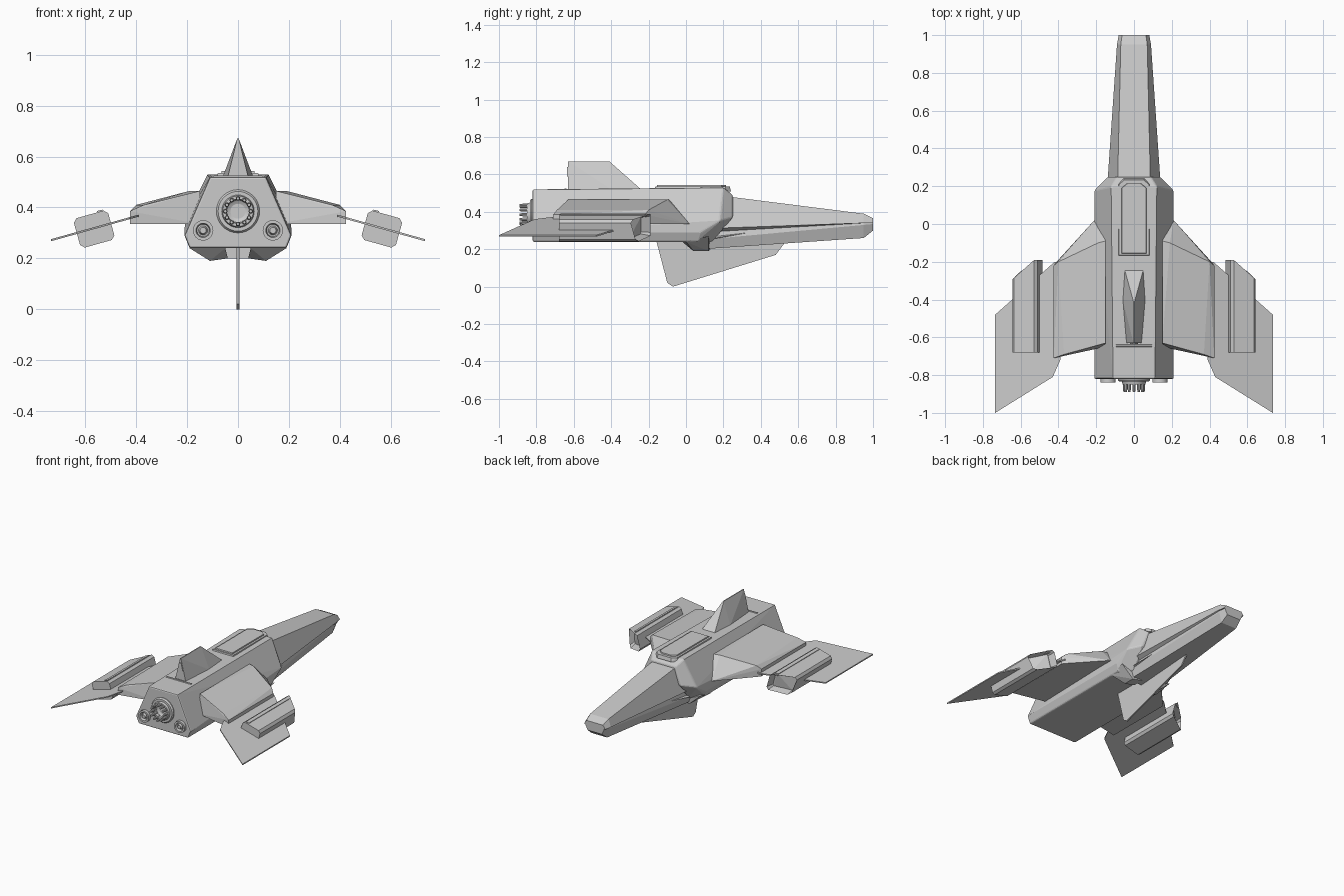
import bpy, bmesh, math
from mathutils import Matrix, Vector

cube = bpy.data.objects.get("Cube")
if cube:
    bpy.data.objects.remove(cube)

grey = bpy.data.materials.new("hull_grey")
grey.use_nodes = True
grey.diffuse_color = (.6, .6, .6, 1)
shader = grey.node_tree.nodes["Principled BSDF"]
shader.inputs["Base Color"].default_value = grey.diffuse_color

SIDES = {"left": 1, "right": -1}


def finish(name, bm, bevel=0):
    """Turn a bmesh into a named, painted object."""
    bmesh.ops.recalc_face_normals(bm, faces=bm.faces)
    mesh = bpy.data.meshes.new(name)
    bm.to_mesh(mesh)
    bm.free()
    mesh.materials.append(grey)
    part = bpy.data.objects.new(name, mesh)
    bpy.context.collection.objects.link(part)
    if bevel:
        edge = part.modifiers.new("edge", "BEVEL")
        edge.width = bevel
        edge.segments = 2
        edge.limit_method = "ANGLE"
    return part


def hull(name, points, bevel=0, recess=0):
    """Convex solid around points; recess hollows the faces turned to the nose."""
    bm = bmesh.new()
    bmesh.ops.convex_hull(bm, input=[bm.verts.new(point) for point in points])
    loose = [vert for vert in bm.verts if not vert.link_faces]
    bmesh.ops.delete(bm, geom=loose, context="VERTS")
    bmesh.ops.dissolve_limit(bm, angle_limit=.03, verts=bm.verts, edges=bm.edges)
    bmesh.ops.recalc_face_normals(bm, faces=bm.faces)
    if recess:
        mouth = [face for face in bm.faces if face.normal.y > .5]
        bmesh.ops.inset_region(bm, faces=mouth, thickness=recess, depth=0)
        for vert in {vert for face in mouth for vert in face.verts}:
            vert.co.y -= recess * 4
    return finish(name, bm, bevel)


def flip(points):
    return [(-x, y, z) for x, y, z in points]


def centred(name, points, **options):
    """Solid across the middle plane, given by its left half."""
    return hull(name, points + flip(points), **options)


def pair(name, points, **options):
    """One solid on each side, given by the left one."""
    hull("left_" + name, points, **options)
    hull("right_" + name, flip(points), **options)


def loft(name, sections):
    """Skin mirrored half sections, each a y and (x, z) points from top to bottom."""
    bm = bmesh.new()
    rings = []
    for y, half in sections:
        outline = half + [(-x, z) for x, z in reversed(half)]
        rings.append([bm.verts.new((x, y, z)) for x, z in outline])
    for back, front in zip(rings, rings[1:]):
        for i in range(len(back)):
            bm.faces.new((back[i - 1], back[i], front[i], front[i - 1]))
    bm.faces.new(rings[0])
    bm.faces.new(rings[-1])
    return finish(name, bm)


def lathe(name, x, z, profile, steps):
    """Revolve (radius, y) points about an axis along y."""
    bm = bmesh.new()
    verts = [bm.verts.new((x + radius, y, z)) for radius, y in profile]
    edges = [bm.edges.new(ends) for ends in zip(verts, verts[1:])]
    bmesh.ops.spin(bm, geom=verts + edges, cent=(x, 0, z), axis=(0, 1, 0),
                   angle=math.tau, steps=steps)
    bmesh.ops.remove_doubles(bm, verts=bm.verts, dist=.0005)
    part = finish(name, bm)
    bpy.ops.object.select_all(action="DESELECT")
    part.select_set(True)
    bpy.context.view_layer.objects.active = part
    bpy.ops.object.shade_smooth_by_angle(angle=math.radians(30))


# Main body with a chamfered front
tail, deck, belly, waist = -.82, .52, .24, .29
centred("fuselage", [
    (.11, tail, deck), (.21, tail, waist), (.19, tail, belly),
    (.12, .2, deck + .01), (.21, .18, .35), (.21, .08, waist), (.19, .06, belly),
    (.12, .14, belly), (.09, .25, .49), (.14, .25, .37)], bevel=.008)

# Long nose with a groove along each side, blunted at the tip
base = [(.09, .5), (.15, .31), (.12, .29), (.13, .25), (.11, .2), (.04, .2)]
tip = [(.07, .39), (.09, .34), (.08, .34), (.08, .33), (.06, .26), (.03, .26)]
tip_height = .34
blunt = [(x * .9, tip_height + (z - tip_height) / 2) for x, z in tip]
loft("nose", [(.08, base), (.95, tip), (1, blunt)])

# Side blades in the nose grooves, and belly fairings
pair("nose_blade", [(.1, .15, .28), (.14, .16, .26), (.1, .4, .3), (.1, .15, .25)])
pair("belly_fairing", [(.19, 0, belly), (.2, .12, .27), (.11, .04, .19), (.11, .12, .19),
                       (.05, -.02, belly), (.04, .05, .2), (.04, .13, .2)])


def deck_plate(name, width, back, front, top, corner):
    """Low bevelled plate on the deck with clipped front corners."""
    centred(name, [(width - inset, y, z)
                   for slope, z in ((0, deck - .01), (.006, top))
                   for inset, y in ((slope, back + slope), (slope, front - corner),
                                    (slope + corner, front - slope))])


# Cockpit cover in two tiers, and a strip across the rear deck
deck_plate("cockpit_frame", .085, -.17, .24, .535, .03)
deck_plate("cockpit_cover", .07, -.16, .22, .543, .03)
deck_plate("rear_deck_strip", .1, -.655, -.635, .526, .005)

# Wedge fin on the back
ridge = .67
centred("dorsal_fin", [(.05, -.24, deck), (.06, -.4, deck), (.04, -.63, deck),
                       (.003, -.41, ridge), (.003, -.63, ridge)])
centred("dorsal_fin_panel", [(x, y, z) for x, z in ((.02, .59), (.008, .64))
                             for y in (-.635, -.62)])

# Thin fin under the nose
centred("ventral_fin", [(.005, y, z) for y, z in (
    (-.16, .25), (-.1, .02), (-.07, 0), (.48, .17), (.54, .25))])

# Thick inner wings: underside, rim and raised top
under, top_root, top_tip = .335, .465, .41
rim = [(.425, y, z) for y in (-.22, -.71) for z in (under, .385)]
pair("inner_wing", rim + [
    (.15, .03, under), (.21, .02, under), (.41, -.2, under), (.15, -.65, under),
    (.15, -.09, top_root), (.19, -.1, top_root), (.15, -.63, top_root),
    (.4, -.2, top_tip), (.37, -.69, top_tip)])

# Thin drooping outer wings
slope = .28
outline = [(.39, -.2), (.42, -.2), (.64, -.4), (.735, -.48),
           (.735, -1), (.43, -.81), (.39, -.72)]
pair("outer_wing", [(x, y, .365 - slope * (x - .4) + half)
                    for x, y in outline for half in (-.004, .004)])

# Pods tilted with the wings, with clipped corners and an open front
tilt = Matrix.Rotation(math.atan(slope), 3, "Y")
centre = Vector((.565, 0, .315))


def pod_solid(name, corners, back, front, **options):
    points = []
    for across, up in corners:
        spot = centre + tilt @ Vector((across, 0, up))
        nose = front - max(0, spot.x - .54)
        points += [(spot.x, y, spot.z) for y in (back, nose)]
    pair(name, points, **options)


pod_solid("wing_pod", [(a * across, b * up) for a in SIDES.values() for b in SIDES.values()
                       for across, up in ((.07, .045), (.055, .06))],
          -.68, -.19, recess=.013)
pod_solid("pod_rail", [(across, up) for across in (-.052, -.03) for up in (.05, .065)],
          -.67, -.21)

# Main engine: stepped ring, hollow cone and a crown of rods
axis_height, crown, rods = .385, .05, 12
lathe("main_engine", 0, axis_height, [
    (.085, -.79), (.085, -.825), (.078, -.835), (.064, -.835), (.06, -.85),
    (.048, -.85), (.044, -.83), (0, -.8)], steps=32)
for rod in range(rods):
    turn = math.tau * rod / rods
    lathe(f"engine_rod_{rod + 1}", crown * math.cos(turn),
          axis_height + crown * math.sin(turn),
          [(0, tail), (.009, tail), (.009, -.87), (.006, -.89), (0, -.89)], steps=8)

# Small engines
for side, sign in SIDES.items():
    lathe(side + "_small_engine", sign * .137, .31, [
        (.04, -.79), (.04, -.84), (.028, -.84), (.024, tail),
        (.018, tail), (.012, -.84), (0, -.84)], steps=24)
